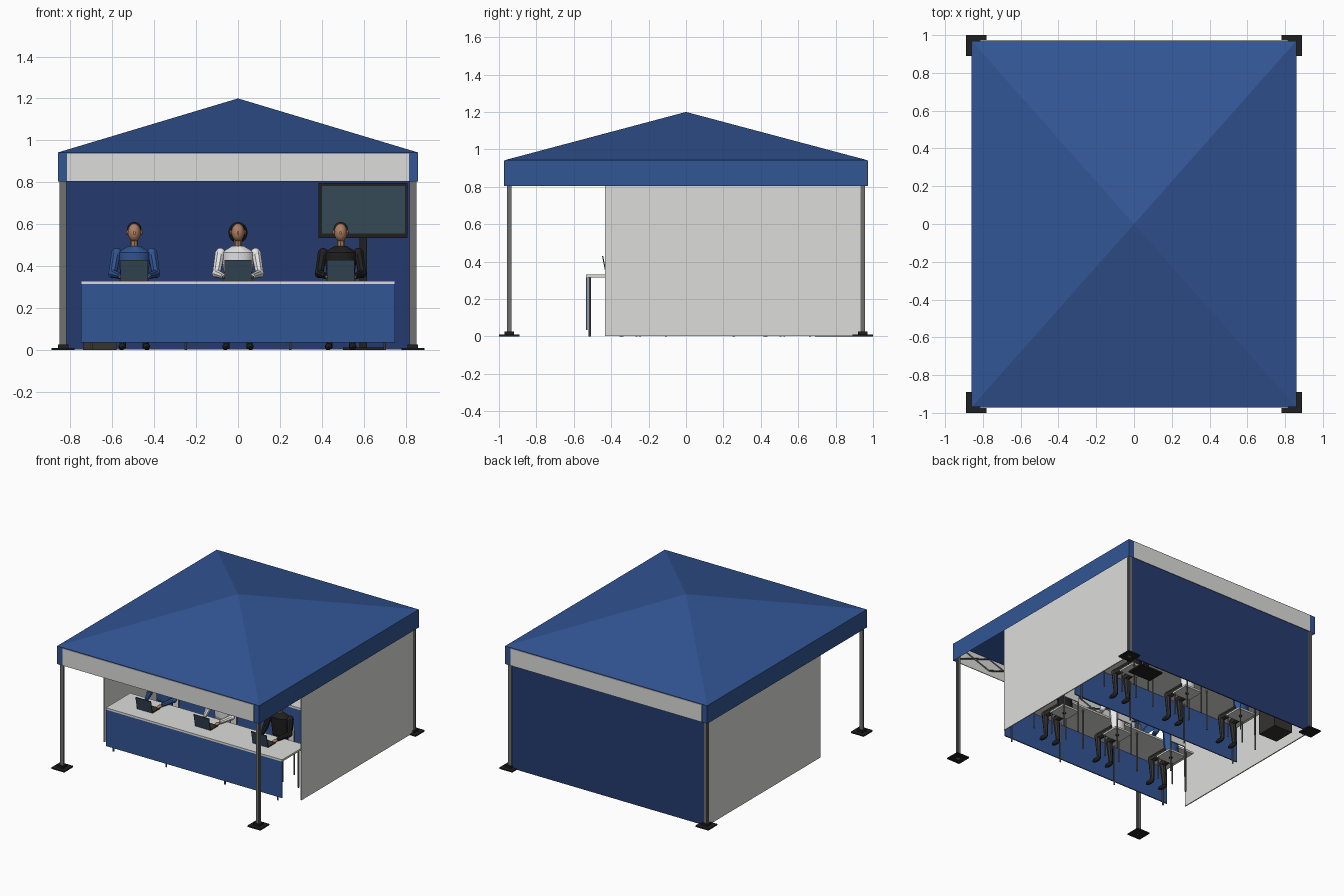
import bpy, bmesh
from mathutils import Matrix, Vector

cube = bpy.data.objects.get("Cube")
if cube:
    bpy.data.objects.remove(cube, do_unlink=True)

COLOURS = {
    "canvas blue": (0.032, 0.092, 0.30), "wall navy": (0.018, 0.043, 0.155),
    "panel white": (0.72, 0.72, 0.70), "shirt white": (0.85, 0.85, 0.85),
    "steel grey": (0.16, 0.16, 0.16), "matt black": (0.014, 0.014, 0.014),
    "charcoal": (0.035, 0.033, 0.03), "screen teal": (0.037, 0.067, 0.095),
    "skin": (0.42, 0.21, 0.12), "hair brown": (0.03, 0.016, 0.01),
}
MATS = {}
for label, rgb in COLOURS.items():
    m = bpy.data.materials.new(label)
    m.use_nodes = True
    m.diffuse_color = (*rgb, 1)
    m.node_tree.nodes["Principled BSDF"].inputs["Base Color"].default_value = (*rgb, 1)
    MATS[label] = m


class Part:
    """Collects primitives into one named object."""

    def __init__(self, name):
        self.name, self.bm, self.slots = name, bmesh.new(), []

    def paint(self, verts, mat):
        if mat not in self.slots:
            self.slots.append(mat)
        for f in {f for v in verts for f in v.link_faces}:
            f.material_index = self.slots.index(mat)

    def box(self, lo, hi, mat, tilt=0):
        lo, hi = Vector(lo), Vector(hi)
        mx = (Matrix.Translation((lo + hi) / 2) @ Matrix.Rotation(tilt, 4, 'X')
              @ Matrix.Diagonal((*(hi - lo), 1)))
        self.paint(bmesh.ops.create_cube(self.bm, size=1, matrix=mx)["verts"], mat)

    def rod(self, p, q, r1, mat, r2=None, sides=8, flat=1):
        p, q = Vector(p), Vector(q)
        turn = (q - p).to_track_quat('Z', 'Y').to_matrix().to_4x4()
        mx = Matrix.Translation((p + q) / 2) @ turn @ Matrix.Diagonal((1, flat, 1, 1))
        self.paint(bmesh.ops.create_cone(
            self.bm, cap_ends=True, segments=sides, radius1=r1,
            radius2=r1 if r2 is None else r2, depth=(q - p).length, matrix=mx)["verts"], mat)

    def ball(self, c, size, mat):
        mx = Matrix.Translation(c) @ Matrix.Diagonal((*size, 1))
        self.paint(bmesh.ops.create_uvsphere(
            self.bm, u_segments=12, v_segments=8, radius=1, matrix=mx)["verts"], mat)

    def done(self, smooth=False):
        me = bpy.data.meshes.new(self.name)
        self.bm.to_mesh(me)
        self.bm.free()
        ob = bpy.data.objects.new(self.name, me)
        bpy.context.collection.objects.link(ob)
        for s in self.slots:
            me.materials.append(MATS[s])
        if smooth:
            bpy.ops.object.select_all(action='DESELECT')
            ob.select_set(True)
            bpy.context.view_layer.objects.active = ob
            bpy.ops.object.shade_smooth_by_angle(angle=0.7)
        return ob


# Canopy: open pyramid roof with a hanging valance
HX, HY, EAVE, DROP, TOP = 0.86, 0.97, 0.942, 0.803, 1.2
roof = Part("canopy_roof")
corners = [(-HX, -HY), (HX, -HY), (HX, HY), (-HX, HY)]
eave = [roof.bm.verts.new((x, y, EAVE)) for x, y in corners]
hem = [roof.bm.verts.new((x, y, DROP)) for x, y in corners]
apex = roof.bm.verts.new((0, 0, TOP))
for i in range(4):
    j = (i + 1) % 4
    roof.bm.faces.new((eave[i], eave[j], apex))
    roof.bm.faces.new((hem[i], hem[j], eave[j], eave[i]))
roof.paint(eave + hem, "canvas blue")
roof.done()

for side, label in ((-1, "front"), (1, "back")):
    banner = Part(label + "_valance_panel")
    banner.box((-0.815, side * HY - 0.003, DROP + 0.002), (0.815, side * HY + 0.003, EAVE - 0.005), "panel white")
    banner.done()

# Corner posts with grooved section and foot plates
for sx in (-1, 1):
    for sy in (-1, 1):
        x, y = sx * 0.835, sy * 0.945
        post = Part("corner_post")
        post.box((x - 0.016, y - 0.007, 0), (x + 0.016, y + 0.007, 0.9), "steel grey")
        post.box((x - 0.009, y - 0.012, 0), (x + 0.009, y + 0.012, 0.9), "steel grey")
        post.done()
        foot = Part("foot_plate")
        foot.box((x - 0.055, y - 0.055, 0), (x + 0.055, y + 0.055, 0.01), "matt black")
        foot.box((x - 0.025, y - 0.025, 0.01), (x + 0.025, y + 0.025, 0.025), "matt black")
        foot.done()

# Scissor trusses around the eaves
truss = Part("eave_truss")
N = 6
for s in (-1, 1):
    for i in range(N):
        a, b = 2 * i / N - 1, 2 * (i + 1) / N - 1
        for z0, z1 in ((0.825, 0.92), (0.92, 0.825)):
            truss.rod((a * 0.82, s * 0.945, z0), (b * 0.82, s * 0.945, z1), 0.006, "steel grey", sides=4)
            truss.rod((s * 0.835, a * 0.93, z0), (s * 0.835, b * 0.93, z1), 0.006, "steel grey", sides=4)
truss.done()

# Walls
for s, label in ((-1, "right"), (1, "left")):
    wall = Part(label + "_wall")
    wall.box((s * 0.838 - 0.004, -0.432, 0.003), (s * 0.838 + 0.004, 0.935, 0.83), "panel white")
    wall.done()
wall = Part("back_wall")
wall.box((-0.82, 0.941, 0.003), (0.82, 0.949, 0.83), "wall navy")
wall.done()


# Counter tables with a front skirt
def table(y):
    t = Part("counter_table")
    t.box((-0.75, y, 0.315), (0.75, y + 0.295, 0.33), "panel white")
    t.box((-0.75, y, 0.035), (0.75, y + 0.008, 0.315), "canvas blue")
    for x in (-0.7, -0.25, 0.25, 0.7):
        for ly in (y + 0.02, y + 0.27):
            t.rod((x, ly, 0), (x, ly, 0.315), 0.006, "steel grey")
    t.done()


def laptop(x, y):
    p = Part("laptop")
    p.box((x - 0.065, y + 0.11, 0.33), (x + 0.065, y + 0.2, 0.337), "charcoal")
    p.box((x - 0.065, y + 0.096, 0.332), (x + 0.065, y + 0.102, 0.43), "screen teal", tilt=0.2)
    p.done()


def chair(x, y):
    c = Part("chair")
    c.box((x - 0.075, y - 0.07, 0.168), (x + 0.075, y + 0.075, 0.182), "panel white")
    c.box((x - 0.065, y + 0.075, 0.24), (x + 0.065, y + 0.085, 0.36), "panel white")
    for sx in (-0.065, 0.065):
        c.rod((x + sx, y - 0.06, 0), (x + sx, y - 0.06, 0.17), 0.005, "steel grey")
        c.rod((x + sx, y + 0.078, 0), (x + sx, y + 0.078, 0.34), 0.005, "steel grey")
    c.rod((x, y, 0.16), (x, y, 0.17), 0.012, "matt black")
    c.done()


# Seated person, feet towards the front
def person(x, y, shirt, hair, long_hair):
    p = Part("seated_person")

    def at(dx, dy, z):
        return (x + dx, y + dy, z)

    p.rod(at(0, 0.01, 0.18), at(0, 0, 0.33), 0.058, shirt, 0.062, sides=12, flat=0.7)
    p.rod(at(0, 0, 0.33), at(0, 0, 0.465), 0.062, shirt, 0.08, sides=12, flat=0.62)
    p.rod(at(0, 0, 0.465), at(0, 0, 0.495), 0.08, shirt, 0.03, sides=12, flat=0.62)
    p.rod(at(0, 0, 0.485), at(0, -0.005, 0.53), 0.018, "skin")
    p.ball(at(0, -0.012, 0.56), (0.031, 0.036, 0.043), "skin")
    p.box(at(-0.005, -0.054, 0.55), at(0.005, -0.04, 0.565), "skin")
    p.ball(at(0, 0.004, 0.577), (0.034, 0.036, 0.034), hair)
    if long_hair:
        p.ball(at(0, 0.018, 0.56), (0.046, 0.03, 0.05), hair)
    for s in (-1, 1):
        p.ball(at(s * 0.033, -0.006, 0.56), (0.006, 0.009, 0.012), "skin")
        # Arms
        p.ball(at(s * 0.084, 0, 0.46), (0.025, 0.027, 0.027), shirt)
        p.rod(at(s * 0.086, 0, 0.465), at(s * 0.103, -0.035, 0.365), 0.024, shirt, 0.02)
        p.ball(at(s * 0.103, -0.035, 0.365), (0.021, 0.022, 0.022), shirt)
        p.rod(at(s * 0.103, -0.035, 0.365), at(s * 0.068, -0.13, 0.352), 0.02, shirt, 0.014)
        p.ball(at(s * 0.06, -0.15, 0.347), (0.016, 0.026, 0.01), "skin")
        # Legs and shoes
        p.rod(at(s * 0.035, 0.01, 0.205), at(s * 0.052, -0.15, 0.2), 0.031, "charcoal", 0.025)
        p.ball(at(s * 0.052, -0.15, 0.2), (0.026, 0.026, 0.026), "charcoal")
        p.rod(at(s * 0.052, -0.15, 0.2), at(s * 0.055, -0.135, 0.02), 0.024, "charcoal", 0.015)
        p.ball(at(s * 0.057, -0.16, 0.016), (0.018, 0.042, 0.016), "matt black")
    p.done(smooth=True)


CREW = ((-0.495, "canvas blue", "matt black", False),
        (0, "shirt white", "matt black", True),
        (0.49, "matt black", "hair brown", False))
for row in (-0.535, 0.235):
    table(row)
    for x, shirt, hair, long_hair in CREW:
        laptop(x, row)
        chair(x, row + 0.35)
        person(x, row + 0.35, shirt, hair, long_hair)

# Display screen on a floor stand
tv = Part("display_screen")
tv.box((0.385, 0.8, 0.535), (0.81, 0.83, 0.797), "matt black")
tv.box((0.402, 0.796, 0.555), (0.798, 0.801, 0.782), "screen teal")
tv.done()
stand = Part("display_stand")
stand.box((0.58, 0.832, 0), (0.615, 0.855, 0.7), "matt black")
stand.box((0.5, 0.77, 0), (0.695, 0.91, 0.012), "matt black")
stand.done()

# Storage box in the back corner
case = Part("storage_box")
case.box((-0.74, 0.69, 0), (-0.58, 0.86, 0.2), "charcoal")
case.box((-0.745, 0.685, 0.2), (-0.575, 0.865, 0.215), "matt black")
case.done()
